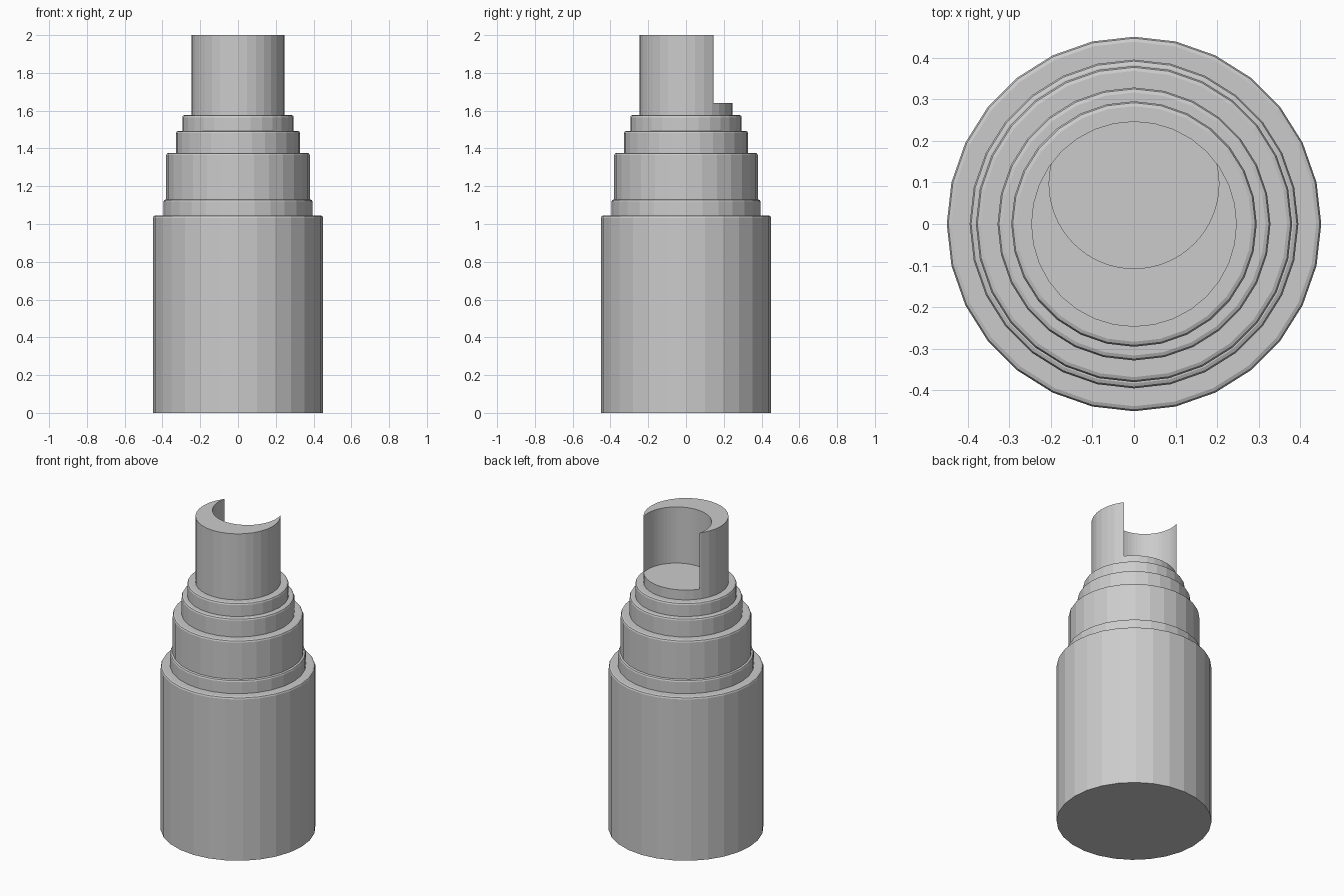
import bpy, bmesh, math

if "Cube" in bpy.data.objects:
    bpy.data.objects.remove(bpy.data.objects["Cube"])

SIDES = 28


def lathe(name, profile, sides=SIDES):
    """Closed solid turned around z from (radius, z) points."""
    bm = bmesh.new()
    rings = []
    for r, z in profile:
        rings.append([bm.verts.new((r * math.cos(2 * math.pi * i / sides),
                                    r * math.sin(2 * math.pi * i / sides), z))
                      for i in range(sides)])
    for a, b in zip(rings, rings[1:]):
        for i in range(sides):
            j = (i + 1) % sides
            bm.faces.new((a[i], a[j], b[j], b[i]))
    bm.faces.new(rings[0][::-1])
    bm.faces.new(rings[-1])
    me = bpy.data.meshes.new(name)
    bm.to_mesh(me)
    bm.free()
    ob = bpy.data.objects.new(name, me)
    bpy.context.collection.objects.link(ob)
    return ob


# Stepped body: each tier has a small rounded upper rim
tiers = [(0.45, 1.045), (0.395, 1.13), (0.38, 1.377), (0.328, 1.493), (0.295, 1.577)]
profile = [(0.45, 0)]
BEVEL = 0.012
for k, (r, top) in enumerate(tiers):
    if k:
        profile.append((r, tiers[k - 1][1]))
    profile += [(r, top - BEVEL), (r - 0.3 * BEVEL, top - 0.3 * BEVEL), (r - BEVEL, top)]
lathe("stepped_body", profile)

# Top post, scooped out by an off-centre cylinder
post = lathe("scooped_post", [(0.247, 1.56), (0.247, 2.0)], 32)
cutter = lathe("scoop_cutter", [(0.204, 1.64), (0.204, 2.2)], 64)
cutter.location.y = 0.097
cutter.hide_render = True
cutter.display_type = 'WIRE'
cut = post.modifiers.new("scoop", 'BOOLEAN')
cut.operation = 'DIFFERENCE'
cut.solver = 'EXACT'
cut.object = cutter
